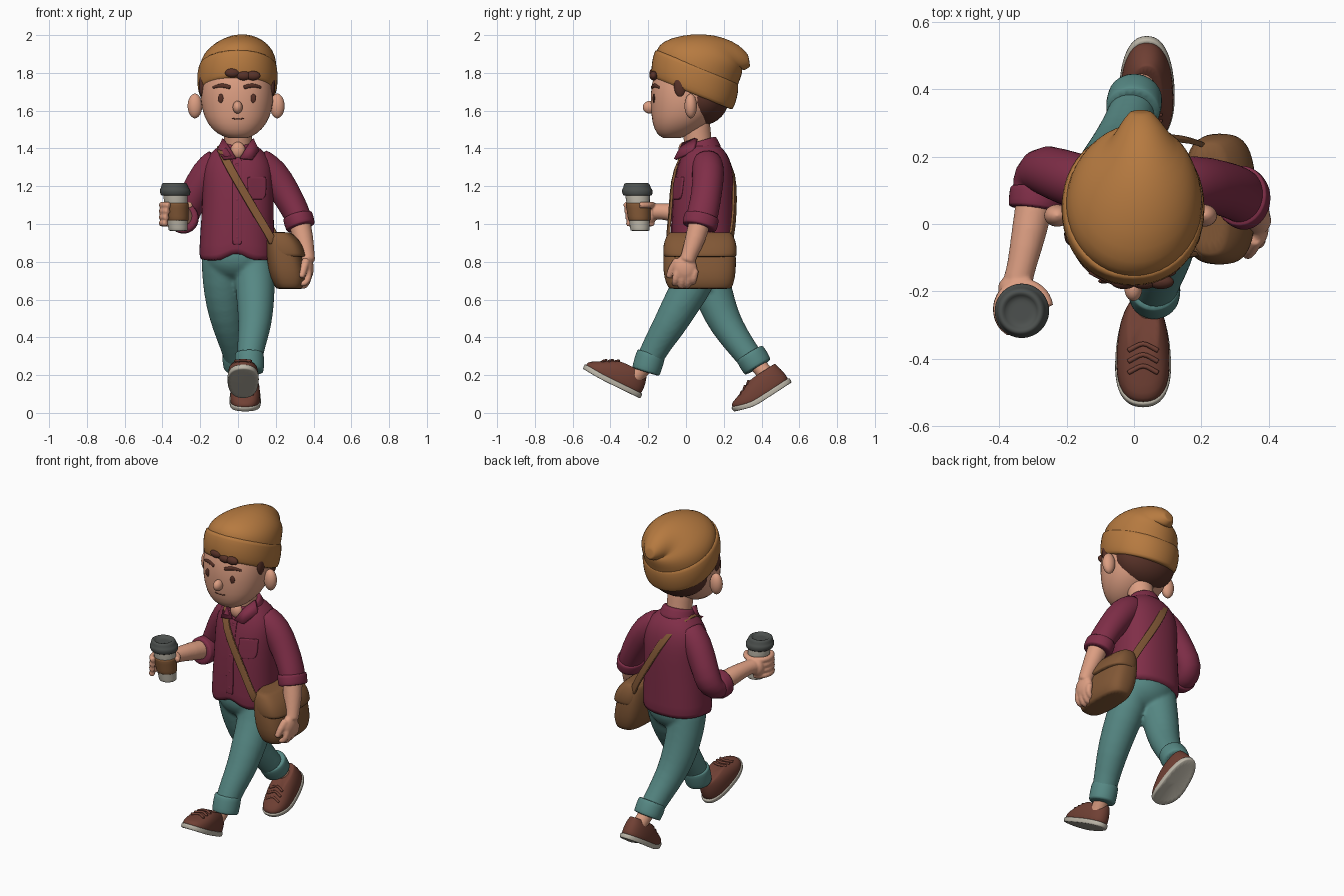
import bpy, bmesh, math
from mathutils import Vector as V, Matrix

X, Z = V((1, 0, 0)), V((0, 0, 1))


def material(name, *rgb):
    m = bpy.data.materials.new(name)
    m.diffuse_color = [((c / 255 + .055) / 1.055) ** 2.4 for c in rgb] + [1]
    return m


WOOL = material("ochre wool", 182, 122, 64)
SHIRT = material("burgundy cloth", 128, 46, 72)
DENIM = material("teal denim", 86, 136, 132)
SKIN = material("skin", 220, 158, 130)
SHOE = material("brown shoe leather", 112, 64, 52)
HAIR = material("dark brown hair", 88, 50, 40)
PALE = material("pale rubber and paper", 188, 182, 168)
LID = material("dark grey plastic", 76, 80, 78)
BAG = material("tan bag leather", 130, 88, 54)


# ---- shapes: each returns (verts, faces) ----
def loft(rings, p=2, n=24):
    """Rings are (centre, u, v); an extra ring near each end keeps the edge firm."""
    def mix(a, b): return tuple(V(s).lerp(V(t), .12) for s, t in zip(a, b))
    rings = [rings[0], mix(rings[0], rings[1]), *rings[1:-1], mix(rings[-1], rings[-2]), rings[-1]]
    def pw(k): return math.copysign(abs(k) ** (2 / p), k)
    verts, faces = [], []
    for c, u, v in rings:
        for i in range(n):
            a = math.tau * i / n
            verts.append(V(c) + V(u) * pw(math.cos(a)) + V(v) * pw(math.sin(a)))
    for k in range(len(rings) - 1):
        for i in range(n):
            j = (i + 1) % n
            faces.append((k * n + i, k * n + j, k * n + n + j, k * n + n + i))
    faces += [tuple(range(n)), tuple(range(len(verts) - n, len(verts)))]
    return verts, faces


def tube(pts, ref=X, p=2, n=20):
    """Points are (x, y, z, radius along ref, optional other radius)."""
    rings = []
    for i, q in enumerate(pts):
        c = V(q[:3])
        t = (V(pts[min(i + 1, len(pts) - 1)][:3]) - V(pts[max(i - 1, 0)][:3])).normalized()
        r = ref(c) if callable(ref) else ref
        u = (r - t * r.dot(t)).normalized()
        rings.append((c, u * q[3], t.cross(u) * q[-1]))
    return loft(rings, p, n)


def stack(rows, p=2, tilt=0):
    """Rows are (cx, cy, z, rx, ry, optional tilt in degrees; front edge raised)."""
    out = []
    for r in rows:
        a = math.radians(r[5] if len(r) > 5 else tilt)
        out.append((r[:3], (r[3], 0, 0), (0, r[4] * math.cos(a), -r[4] * math.sin(a))))
    return loft(out, p)


def blob(c, s):
    a = [math.pi * (k + .15) / 8.3 for k in range(9)]
    return stack([(c[0], c[1], c[2] - s[2] * math.cos(t), s[0] * math.sin(t), s[1] * math.sin(t)) for t in a])


def make(name, mat, *shapes, fuse=0):
    bm = bmesh.new()
    for verts, faces in shapes:
        vs = [bm.verts.new(v) for v in verts]
        for f in faces:
            bm.faces.new([vs[i] for i in f])
    bmesh.ops.recalc_face_normals(bm, faces=bm.faces)
    for f in bm.faces:
        f.smooth = True
    me = bpy.data.meshes.new(name)
    bm.to_mesh(me)
    bm.free()
    me.materials.append(mat)
    ob = bpy.data.objects.new(name, me)
    bpy.context.collection.objects.link(ob)
    ob.modifiers.new("round", 'SUBSURF').levels = 1
    if fuse:  # merge overlapping shapes into one soft skin
        m = ob.modifiers.new("fuse", 'REMESH')
        m.mode, m.voxel_size, m.use_smooth_shade = 'VOXEL', fuse, True
        m = ob.modifiers.new("soften", 'SMOOTH')
        m.factor, m.iterations = .5, 5
    bpy.context.view_layer.update()
    return ob


def front_y(ob, x, z):
    hit = ob.evaluated_get(bpy.context.evaluated_depsgraph_get()).ray_cast(V((x, -2, z)), V((0, 1, 0)))
    return hit[1].y


# ---- head and face ----
head = make("head", SKIN, stack([
    (0, -.075, 1.455, .05, .045), (-.005, -.06, 1.475, .105, .095), (-.005, -.03, 1.53, .16, .15),
    (-.005, 0, 1.61, .19, .187), (-.005, .005, 1.7, .197, .195), (-.005, .01, 1.79, .185, .183),
    (-.005, .02, 1.87, .15, .15)], 2.2))
ears = [blob((x, .025, 1.625), (.04, .034, .066)) for x in (-.228, .208)]
make("ears", SKIN, *ears)
make("nose", SKIN, blob((-.002, -.193, 1.618), (.027, .037, .034)))
make("neck", SKIN, tube([(0, .075, 1.34, .075), (0, .065, 1.43, .072), (0, .045, 1.56, .08)]),
     blob((0, -.012, 1.39), (.04, .03, .045)))
make("eyes", HAIR, *[blob((x, front_y(head, x, 1.665), 1.665), (.017, .007, .024)) for x in (-.09, .08)])
for s in (-1, 1):
    make("eyebrow", HAIR, tube([(x * s - .005, front_y(head, x * s - .005, z), z, r, .008) for x, z, r in
                                ((.035, 1.722, .01), (.08, 1.737, .013), (.128, 1.722, .006))], Z))
make("mouth", HAIR, tube([(x, front_y(head, x, z), z, .003) for x, z in
                          ((-.033, 1.56), (0, 1.553), (.033, 1.56))], Z))
make("hair", HAIR, blob((-.005, .085, 1.67), (.195, .148, .15)),
     *[blob((x, -.03, 1.735), (.02, .035, .065)) for x in (-.188, .178)],
     *[blob((x, -.172, z), (.04, .022, .025)) for x, z in ((-.03, 1.8), (.03, 1.785), (.08, 1.785))])

# ---- beanie: folded brim and floppy crown ----
make("beanie_brim", WOOL, stack([(-.003, .033, 1.688, .2, .228), (-.003, .037, 1.72, .214, .243),
                                 (-.003, .052, 1.8, .216, .248), (0, .058, 1.838, .205, .235)], 2.1, 22))
make("beanie_crown", WOOL, stack([
    (0, .05, 1.78, .2, .23, 22), (0, .06, 1.835, .207, .238, 22), (.005, .085, 1.878, .195, .23, 23),
    (.015, .135, 1.908, .168, .19, 29), (.025, .195, 1.92, .125, .135, 42), (.025, .25, 1.9, .088, .1, 62),
    (.022, .3, 1.88, .062, .068, 78), (.02, .335, 1.865, .03, .03, 80)]))

# ---- shirt ----
body = stack([(-.005, .09, .815, .203, .167), (-.005, .09, .95, .197, .167), (0, .092, 1.1, .19, .165),
              (0, .097, 1.22, .19, .159), (0, .1, 1.31, .186, .145), (0, .1, 1.375, .15, .118),
              (0, .09, 1.415, .1, .09), (0, .085, 1.435, .06, .06)], 2.3)
for v in body[0]:  # notch in the front hem
    if v.z < .9 and v.y < .05:
        v.z += .06 * max(0, 1 - abs(v.x + .01) / .09) - .015
shirt = make("shirt_body", SHIRT, body)
make("collar_stand", SHIRT, stack([(0, .085, 1.375, .112, .108), (0, .075, 1.415, .1, .1),
                                   (0, .07, 1.44, .088, .09)], 2, -16))
for s in (-1, 1):
    pts = [V((s * .082, .045, 1.455)), V((s * .06, -.02, 1.43)), V((s * .01, -.055, 1.35)),
           V((s * .075, -.065, 1.345)), V((s * .112, .03, 1.39))]
    back = [q + V((0, .016, -.006)) for q in pts]
    sides = [(i, (i + 1) % 5, 5 + (i + 1) % 5, 5 + i) for i in range(5)]
    ob = make("collar_flap", SHIRT, (pts + back, [(0, 1, 2, 3, 4), (5, 6, 7, 8, 9)] + sides))
    ob.modifiers.clear()
make("buttons", SHIRT, *[blob((-.005, front_y(shirt, -.005, z), z), (.011, .006, .011))
                         for z in (.93, 1.03, 1.13, 1.23, 1.31)])
make("placket", SHIRT, tube([(-.005, front_y(shirt, -.005, z), z, .024, .005)
                             for z in (.89, 1, 1.1, 1.2, 1.3, 1.34)], X, 5))
make("chest_pocket", SHIRT, loft([((.1, front_y(shirt, .1, z) + .002, z), (r, .022 * r / .05, 0), (0, .007, 0))
                                  for z, r in ((1.13, .03), (1.15, .05), (1.2, .05), (1.25, .05))], 6))
make("sleeve_right", SHIRT, tube([(-.1, .11, 1.33, .08), (-.165, .125, 1.275, .085), (-.235, .15, 1.15, .078),
                                  (-.275, .165, 1.06, .077), (-.288, .13, 1.022, .074), (-.29, .07, 1.03, .07)]))
make("sleeve_left", SHIRT, tube([(.1, .11, 1.33, .08), (.18, .12, 1.275, .088), (.255, .11, 1.16, .08),
                                 (.31, .09, 1.06, .072, .085), (.33, .075, 1.0, .068, .08)]))
make("sleeve_cuff_right", SHIRT, tube([(-.287, .11, 1.028, .08), (-.289, .08, 1.031, .084), (-.294, .042, 1.035, .08)]))
make("sleeve_cuff_left", SHIRT, tube([(.315, .085, 1.045, .08, .092), (.323, .078, 1.015, .082, .096),
                                      (.333, .07, .982, .078, .092)]))

# ---- arms and hands ----
CX, CY = -.33, -.253


def arc(z, a0, a1, r=.076):
    angles = [math.radians(a0 + (a1 - a0) * k / 5) for k in range(6)]
    return tube([(CX + r * math.cos(a), CY + r * math.sin(a), z, .018) for a in angles], Z, 2, 12)


make("arm_right", SKIN, tube([(-.287, .11, 1.03, .058), (-.31, -.02, 1.055, .054), (-.335, -.13, 1.068, .042),
                              (-.345, -.17, 1.065, .045)]),
     blob((-.36, -.19, 1.055), (.045, .04, .058)),
     *[arc(1.1 - .032 * k, 100, 245 - 5 * k) for k in range(4)], arc(1.1, 115, 5), fuse=.006)
make("arm_left", SKIN, tube([(.322, .078, 1.03, .058), (.345, .05, .92, .056), (.364, .018, .84, .042),
                             (.368, .005, .8, .042)]),
     blob((.366, -.005, .765), (.036, .066, .07)),
     *[tube([(.37, y, .76, .02), (.375, y - .01, .71, .02), (.355, y - .015, .668 + d, .018),
             (.33, y - .015, .67 + d, .015)], V((0, 1, 0)), 2, 12)
       for y, d in ((-.045, .015), (-.01, 0), (.022, .004), (.05, .022))],
     tube([(.362, -.04, .81, .024), (.348, -.075, .765, .022), (.335, -.092, .715, .017)], X, 2, 12), fuse=.006)

# ---- jeans, mid-stride ----
left = [(.08, .09, .84, .11), (.09, .05, .7, .108), (.093, -.025, .58, .1), (.09, -.09, .46, .088),
        (.07, -.155, .36, .075), (.06, -.2, .27, .068)]
right = [(-.085, .1, .84, .11), (-.083, .125, .7, .108), (-.07, .165, .57, .1), (-.05, .215, .46, .087),
         (-.02, .29, .355, .075), (0, .355, .27, .068)]
make("jeans", DENIM, blob((-.003, .093, .83), (.187, .15, .14)), tube(left), tube(right), fuse=.011)
make("jeans_cuff_left", DENIM, tube([(.06, -.183, .318, .076), (.06, -.197, .27, .08), (.06, -.214, .215, .076)]))
make("jeans_cuff_right", DENIM, tube([(-.003, .335, .318, .08), (0, .357, .282, .085), (.004, .382, .24, .08)]))
make("ankles", SKIN, tube([(.06, -.2, .27, .045), (.045, -.25, .21, .043), (.035, -.3, .16, .046)]),
     tube([(0, .36, .28, .045), (.02, .415, .215, .043), (.035, .465, .15, .046)]))


# ---- shoes ----
def shoe_shape(rows, mat4, bend, upper):
    verts, faces = stack([(0, dy, z, .081 * s, .17 * s) for z, s, dy in rows], 2.4)
    for v in verts:
        if upper:  # low toe, high ankle
            v.z = .02 + v.z * (.055 + .06 * min(1, max(0, (v.y + .14) / .13)))
        v.x *= 1 - .7 * v.y
        v.z += bend * max(0, -.07 - v.y)
    return [mat4 @ v for v in verts], faces


for side, loc, pitch, bend in (("left", (.027, -.397, .15), -26, .08), ("right", (.038, .418, .068), 33, .35)):
    M = Matrix.Translation(loc) @ Matrix.Rotation(math.radians(pitch), 4, 'X')
    make("shoe_" + side, SHOE, shoe_shape([(0, .97, 0), (.45, .98, 0), (.8, .85, .01), (1, .58, .05)], M, bend, True))
    make("sole_" + side, PALE, shoe_shape([(0, 1, 0), (.015, 1.03, 0), (.03, 1.01, 0)], M, bend, False))
    laces = [[(k * .045, y - .02 * abs(k), z - .016 * abs(k), .008) for k in (-1, -.5, 0, .5, 1)]
             for y, z in ((-.075, .107), (-.045, .122), (-.015, .134))]
    make("laces_" + side, SHOE, *[tube([(*(M @ V(q[:3])), q[3]) for q in row], Z, 2, 8) for row in laces])

# ---- shoulder bag ----
make("bag", BAG, stack([(.215, .072, .95, .055, .165), (.232, .072, .91, .088, .188), (.25, .072, .8, .1, .196),
                        (.268, .072, .71, .1, .19), (.275, .075, .655, .07, .165)], 3))
make("bag_flap", BAG, stack([(.222, .074, .957, .055, .165), (.242, .074, .915, .088, .19),
                             (.256, .074, .86, .1, .198), (.262, .074, .825, .1, .192)], 3))
make("bag_strap", BAG, tube([(x, y, z, .008, .022) for x, y, z in (
    (.185, -.085, .9), (.165, -.097, .945), (.1, -.083, 1.05), (.03, -.078, 1.17), (-.04, -.062, 1.29),
    (-.085, -.012, 1.38), (-.098, .085, 1.425), (-.07, .2, 1.39), (0, .257, 1.27), (.08, .258, 1.13),
    (.16, .252, 1.0), (.205, .235, .91))], lambda c: c - V((0, .09, 1.16)), 5, 16))


# ---- take-away cup ----
def cup(rows):
    return stack([(-.316 - .08 * (z - .96), -.243 - .07 * (z - .96), z, r, r) for z, r in rows])


make("cup", PALE, cup([(.963, .05), (.99, .053), (1.08, .06), (1.17, .067)]))
make("cup_sleeve", BAG, cup([(1.015, .059), (1.06, .063), (1.115, .067)]))
make("cup_lid", LID, cup([(1.15, .076), (1.17, .083), (1.185, .08), (1.19, .073), (1.217, .069), (1.217, .052),
                          (1.203, .046), (1.203, .02)]))
